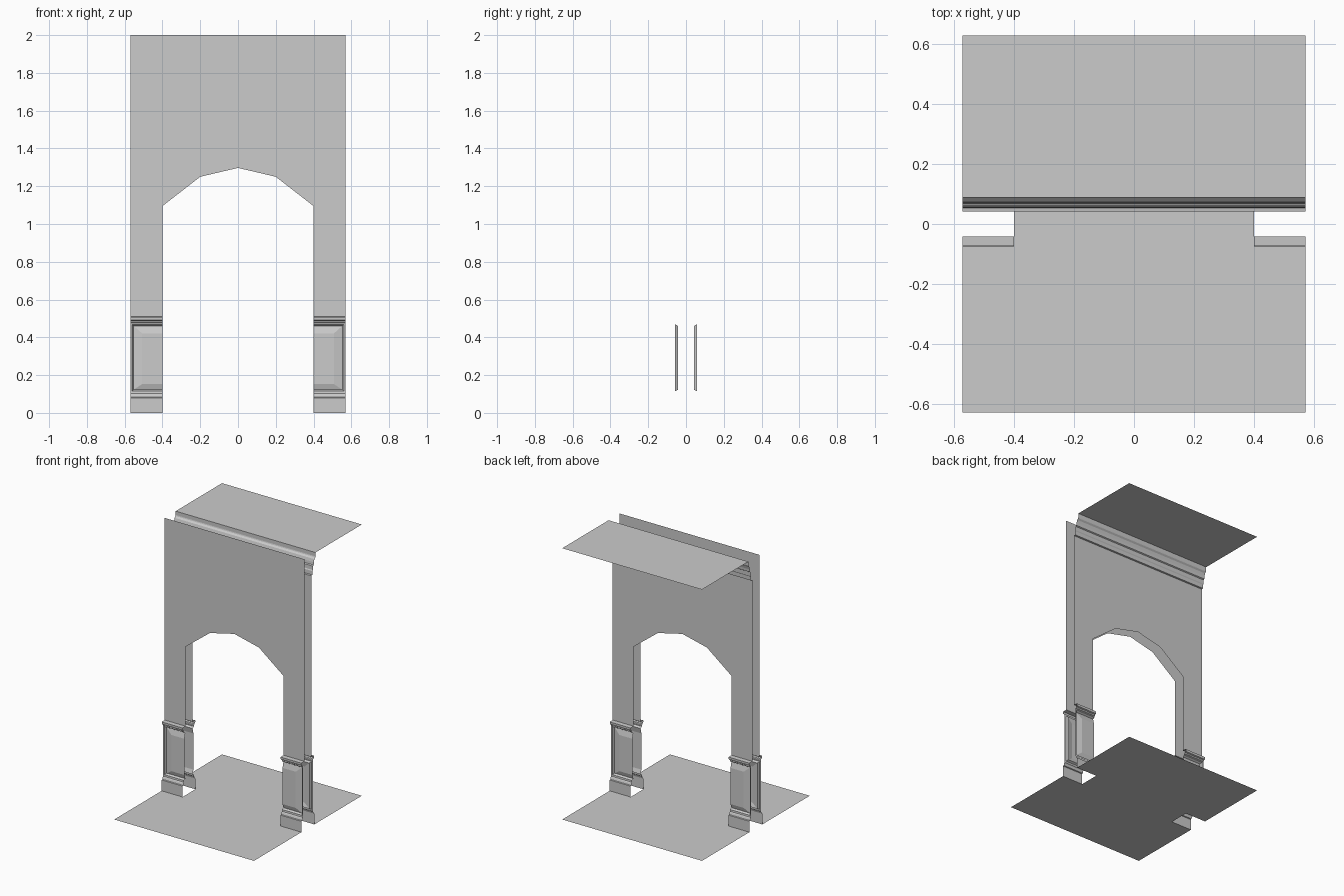
import bpy

if "Cube" in bpy.data.objects:
    bpy.data.objects.remove(bpy.data.objects["Cube"])

W, A = 0.57, 0.40        # half width of the wall, half width of the opening
WALL_Y = 0.042           # wall face distance from the centre
DEPTH = 0.628            # half depth of the floor
PLINTH_Y = 0.075


def make(name, verts, faces, mirror=None):
    mesh = bpy.data.meshes.new(name)
    mesh.from_pydata(verts, [], faces)
    obj = bpy.data.objects.new(name, mesh)
    bpy.context.collection.objects.link(obj)
    if mirror:
        mod = obj.modifiers.new("mirror", 'MIRROR')
        mod.use_axis = mirror
        mod.use_mirror_merge = False
    return obj


def sweep(name, profile, x0, x1, flip=False, mirror=None):
    """Run a (y, z) profile along x as an open moulding."""
    verts = [(x, y, z) for y, z in profile for x in (x0, x1)]
    faces = [(2*i, 2*i + 1, 2*i + 3, 2*i + 2) for i in range(len(profile) - 1)]
    if flip:
        faces = [f[::-1] for f in faces]
    return make(name, verts, faces, mirror)


def wall(name, y, top, flip):
    """Wall sheet above the wainscot with a faceted arch opening."""
    arch = [(A, 0.51), (A, 1.095), (0.2, 1.25), (0, 1.297)]
    arch += [(-x, z) for x, z in arch[-2::-1]]
    outer = [W, W, 0.2, 0, -0.2, -W, -W]
    heights = [0.51, top, top, top, top, top, 0.51]
    verts = [(x, y, z) for x, z in arch] + [(x, y, z) for x, z in zip(outer, heights)]
    faces = [(i, i + 7, i + 8, i + 1) for i in range(6)]
    if flip:
        faces = [f[::-1] for f in faces]
    return make(name, verts, faces)


# Walls
wall("front_wall", -WALL_Y, 2.0, False)
wall("back_wall", WALL_Y, 1.845, True)

# Wainscot on both sides of the opening, front and back
both = (True, True, False)
base = [(-PLINTH_Y, 0), (-PLINTH_Y, 0.08), (-0.068, 0.083), (-0.063, 0.097),
        (-0.058, 0.102), (-0.057, 0.11)]
cap = [(-0.057, 0.475), (-0.061, 0.478), (-0.063, 0.487), (-0.073, 0.491),
       (-0.074, 0.508), (-WALL_Y, 0.51)]
sweep("plinth", base, A, W, mirror=both)
sweep("chair_rail", cap, A, W, mirror=both)

# Raised panel: three-sided rings (outer x, low z, high z, y), cut at the opening
rings = [(W, 0.11, 0.475, -0.057), (0.56, 0.115, 0.469, -0.057),
         (0.552, 0.123, 0.460, -0.042), (0.507, 0.153, 0.42, -0.052)]
verts, faces = [], []
for x, lo, hi, y in rings:
    verts += [(A, y, lo), (x, y, lo), (x, y, hi), (A, y, hi)]
for r in range(len(rings) - 1):
    for i in range(3):
        a = 4*r + i
        faces.append((a, a + 1, a + 5, a + 4))
faces.append((12, 13, 14, 15))
make("panel", verts, faces, both)

# Crown moulding on the back wall
crown = [(WALL_Y, 1.845), (0.054, 1.847), (0.055, 1.875), (0.059, 1.882),
         (0.060, 1.91), (0.068, 1.915), (0.070, 1.935), (0.076, 1.955),
         (0.086, 1.965), (0.088, 1.972), (0.088, 2.0)]
sweep("crown_moulding", crown, -W, W, flip=True)

# Ceiling
sweep("ceiling", [(0.088, 2.0), (DEPTH, 2.0)], -W, W)

# Floor: front and back areas joined by the threshold
sweep("floor", [(-DEPTH, 0), (-PLINTH_Y, 0)], -W, W)
sweep("floor_back", [(PLINTH_Y, 0), (DEPTH, 0)], -W, W)
sweep("threshold", [(-PLINTH_Y, 0), (PLINTH_Y, 0)], -A, A)
